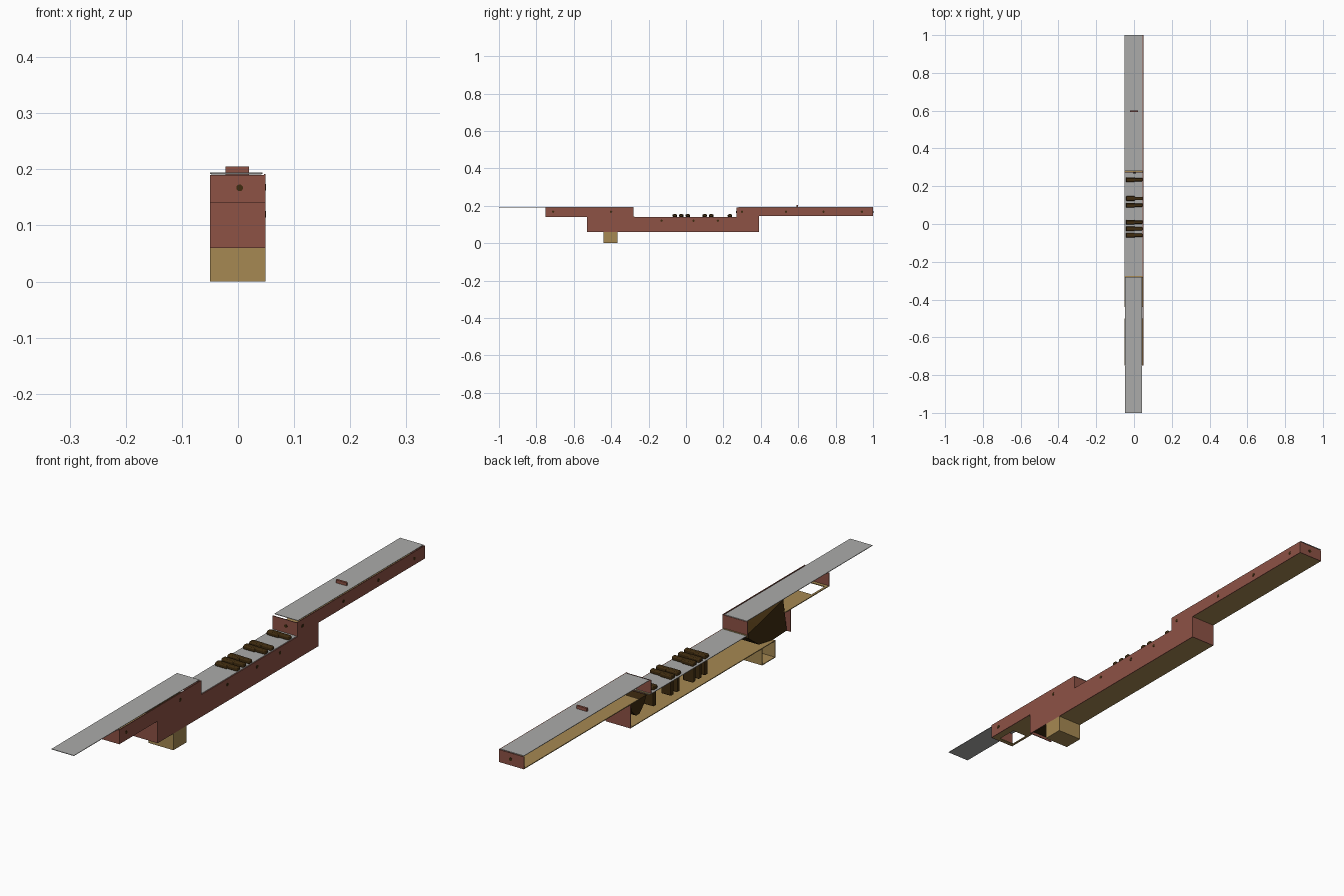
import bpy, bmesh, math
from mathutils import Matrix

if "Cube" in bpy.data.objects:
    bpy.data.objects.remove(bpy.data.objects["Cube"])


def mat(name, c):
    m = bpy.data.materials.new(name)
    m.diffuse_color = (*c, 1)
    m.use_nodes = True
    m.node_tree.nodes["Principled BSDF"].inputs["Base Color"].default_value = m.diffuse_color
    return m


RED = mat("brick_red", (0.27, 0.085, 0.06))
TAN = mat("tan_wood", (0.38, 0.25, 0.085))
GREY = mat("grey_sheet", (0.41, 0.41, 0.40))
BROWN = mat("dark_brown", (0.05, 0.025, 0.005))


def finish(name, bm, m, bevel=0):
    bmesh.ops.recalc_face_normals(bm, faces=bm.faces)
    me = bpy.data.meshes.new(name)
    bm.to_mesh(me)
    bm.free()
    me.materials.append(m)
    ob = bpy.data.objects.new(name, me)
    bpy.context.collection.objects.link(ob)
    if bevel:
        b = ob.modifiers.new("round", 'BEVEL')
        b.width, b.segments = bevel, 3
    return ob


def box(name, x0, x1, y0, y1, z0, z1, m, bevel=0):
    bm = bmesh.new()
    bmesh.ops.create_cube(bm, size=1)
    for v in bm.verts:
        v.co = ((x0 + x1) / 2 + v.co.x * (x1 - x0),
                (y0 + y1) / 2 + v.co.y * (y1 - y0),
                (z0 + z1) / 2 + v.co.z * (z1 - z0))
    return finish(name, bm, m, bevel)


def prism(name, yz, x0, x1, m, bevel=0):
    bm = bmesh.new()
    f = bm.faces.new([bm.verts.new((x0, y, z)) for y, z in yz])
    r = bmesh.ops.extrude_face_region(bm, geom=[f])
    for g in r['geom']:
        if isinstance(g, bmesh.types.BMVert):
            g.co.x = x1
    return finish(name, bm, m, bevel)


def disc(name, x, y, z, axis, r=0.006):
    bm = bmesh.new()
    rot = Matrix.Rotation(math.pi / 2, 4, 'Y' if axis == 'x' else 'X')
    bmesh.ops.create_cone(bm, cap_ends=True, segments=12, radius1=r, radius2=r,
                          depth=0.006, matrix=Matrix.Translation((x, y, z)) @ rot)
    return finish(name, bm, BROWN)


T = 0.003
# stepped right side wall
prism("side_wall", [(-.75, .14), (-.53, .14), (-.53, .06), (.39, .06), (.39, .145),
                    (1, .145), (1, .192), (.27, .192), (.27, .14), (-.28, .14),
                    (-.28, .192), (-.75, .192)], .046, .049, RED)

# end walls across the width
for name, y, z0, z1 in (("front_upper_end", -.75, .14, .19), ("front_step_wall", -.283, .14, .19),
                        ("front_lower_end", -.53, .06, .14), ("rear_lower_end", .387, .06, .145),
                        ("rear_step_wall", .27, .142, .19), ("rear_upper_end", .997, .145, .19)):
    box(name, -.05, .047, y, y + T, z0, z1, RED)

# floors, the left side stays open
box("rear_floor", -.05, .046, .34, .997, .145, .148, TAN)
box("lower_floor", -.05, .046, -.44, .387, .06, .063, TAN)
box("front_floor", -.05, .046, -.66, -.50, .14, .143, TAN)
box("front_floor_strip_right", .02, .046, -.747, -.66, .14, .143, TAN)
box("front_floor_strip_left", -.05, -.042, -.747, -.66, .14, .143, TAN)
box("front_floor_strip_end", -.05, .046, -.747, -.735, .14, .143, TAN)

# thin grey cover sheets
box("front_cover", -.048, .042, -1, -.28, .191, .193, GREY)
box("middle_cover", -.05, .045, -.28, .28, .139, .141, GREY)
box("rear_cover", -.05, .044, .28, 1, .192, .194, GREY)
for y in (-.28, .276):
    box("cover_edge_strip", -.05, .045, y, y + .004, .139, .1425, TAN)
box("top_tab", -.022, .02, .592, .6, .19, .205, RED)

# foot box, open on the left
box("foot_side", .046, .049, -.44, -.365, 0, .06, TAN)
box("foot_front", -.05, .046, -.44, -.437, 0, .06, TAN)
box("foot_back", -.05, .046, -.368, -.365, 0, .06, TAN)
box("foot_base", -.05, .046, -.437, -.368, 0, .003, TAN)

# keys with hanging stems
for y in (-.06, -.025, .01, .1, .135, .235):
    box("key_bar", -.043, .045, y - .009, y + .009, .141, .155, BROWN, .004)
    box("key_cap", -.043, .005, y - .012, y + .012, .14, .154, BROWN, .004)
    box("key_stem", -.04, .0, y - .008, y + .008, .08, .139, BROWN, .003)

# curved funnels inside the two step joints
arc = [(-.33 - .15 * math.sin(a), .185 - .1 * math.cos(a))
       for a in [i * math.pi / 16 for i in range(9)]]
prism("front_funnel", [(-.50, .185), (-.52, .065), (-.44, .062), (-.36, .075),
                       (-.30, .12), (-.30, .138), (-.36, .15)], -.04, .04, BROWN)
prism("rear_funnel", [(.29, .143), (.382, .143), (.375, .115), (.35, .09), (.33, .09),
                      (.305, .115)], -.045, .04, BROWN)

# small dark fixing dots
for y, z in ((-.71, .168), (-.4, .168), (-.13, .12), (.04, .12), (.17, .12),
             (.3, .168), (.535, .168), (.735, .168), (.94, .168)):
    disc("side_dot", .047, y, z, 'x')
for y in (-.75, .27, .997):
    disc("end_dot", .003, y + .0015, .167, 'y')
